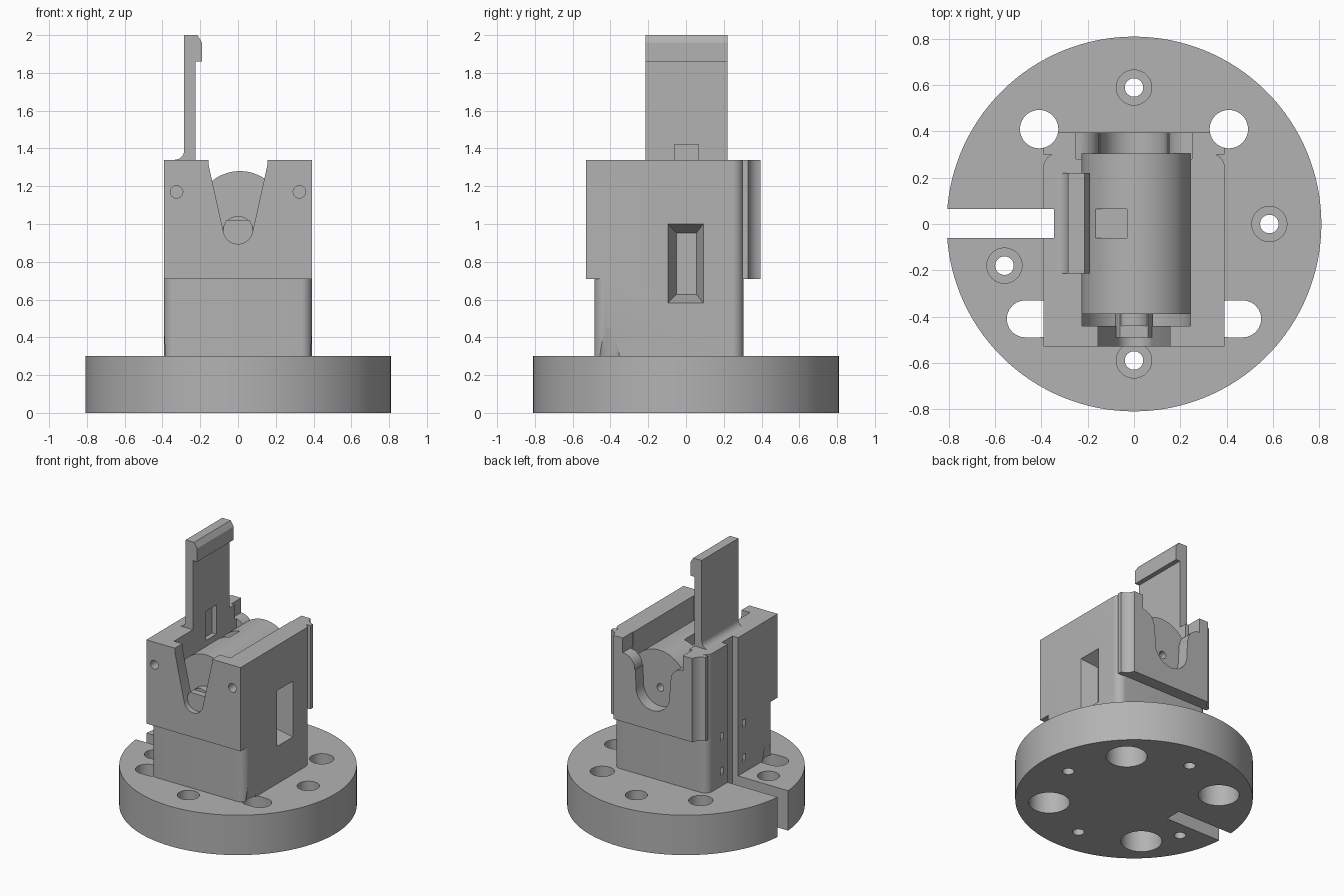
import bpy, bmesh
from math import cos, sin, pi, radians

if "Cube" in bpy.data.objects:
    bpy.data.objects.remove(bpy.data.objects["Cube"])

grey = bpy.data.materials.new("plain grey")
grey.use_nodes = True
grey.diffuse_color = (0.45, 0.45, 0.45, 1)
grey.node_tree.nodes["Principled BSDF"].inputs["Base Color"].default_value = grey.diffuse_color


def loft(name, axis, lo, hi, start, end=None):
    """Solid between two matching outlines, placed at lo and hi along an axis."""
    place = {"x": lambda u, v, t: (t, u, v),
             "y": lambda u, v, t: (u, t, v),
             "z": lambda u, v, t: (u, v, t)}[axis]
    bm = bmesh.new()
    a = [bm.verts.new(place(u, v, lo)) for u, v in start]
    b = [bm.verts.new(place(u, v, hi)) for u, v in (end or start)]
    bm.faces.new(a)
    bm.faces.new(b)
    for i in range(len(a)):
        j = (i + 1) % len(a)
        bm.faces.new((a[i], a[j], b[j], b[i]))
    bmesh.ops.recalc_face_normals(bm, faces=bm.faces[:])
    mesh = bpy.data.meshes.new(name)
    bm.to_mesh(mesh)
    bm.free()
    mesh.materials.append(grey)
    ob = bpy.data.objects.new(name, mesh)
    bpy.context.collection.objects.link(ob)
    return ob


def arc(cx, cy, r, a0, a1, n=12):
    steps = [radians(a0 + (a1 - a0) * i / n) for i in range(n + 1)]
    return [(cx + r * cos(a), cy + r * sin(a)) for a in steps]


def circle(cx, cy, r, n=40):
    return arc(cx, cy, r, 0, 360, n)[:-1]


def rect(u0, u1, v0, v1):
    return [(u0, v0), (u1, v0), (u1, v1), (u0, v1)]


def rounded(u0, u1, v0, v1, r):
    return (arc(u1 - r, v1 - r, r, 0, 90, 8) + arc(u0 + r, v1 - r, r, 90, 180, 8)
            + arc(u0 + r, v0 + r, r, 180, 270, 8) + arc(u1 - r, v0 + r, r, 270, 360, 8))


def combine(target, operation, *args):
    """Cut or join a lofted helper solid, then remove the helper."""
    tool = loft("cutter", *args)
    tool.hide_render = True
    mod = target.modifiers.new("bool", "BOOLEAN")
    mod.operation, mod.solver, mod.object = operation, "EXACT", tool
    bpy.context.view_layer.objects.active = target
    bpy.ops.object.modifier_apply(modifier=mod.name)
    bpy.data.objects.remove(tool)


def cut(target, *args):
    combine(target, "DIFFERENCE", *args)


def join(target, *args):
    combine(target, "UNION", *args)


# Round base with screw holes
TOP = 0.3
base = loft("base_disc", "z", 0, TOP, circle(0, 0, 0.81, 128))
for x, y in [(0, 0.59), (0.585, 0), (-0.56, -0.18), (0, -0.59)]:
    cut(base, "z", -0.1, 0.4, circle(x, y, 0.04))
    cut(base, "z", 0.2, 0.4, circle(x, y, 0.076))
for s in (-1, 1):
    cut(base, "z", -0.1, 0.4, circle(s * 0.41, 0.41, 0.083))
    capsule = arc(0.47, -0.41, 0.08, -90, 90) + arc(0.41, -0.41, 0.08, 90, 270)
    cut(base, "z", 0.1, 0.4, [(s * x, y) for x, y in capsule])
    for y in (-0.41, 0.41):
        cut(base, "z", -0.1, 0.2, circle(s * 0.41, y, 0.14))

# Housing: rounded core, overhanging front and back plate
W = 0.392
H = 1.34
body = loft("housing", "z", TOP, H, rounded(-W, W, -0.485, 0.305, 0.06))
join(body, "z", 0.71, H, rect(-W, W, -0.53, -0.2))
join(body, "z", 0.71, H, rect(-W, W, 0.3, 0.395))

# Barrel channel with round floor
MID, R, CX = 1.045, 0.235, 0.01
channel = arc(CX, MID, R, 180, 360, 32) + [(CX + R, 1.5), (CX - R, 1.5)]
cut(body, "y", -0.44, 0.305, channel)

# Tapered front notch and stepped back notch
front_notch = arc(0, 0.972, 0.078, 190, 350, 16) + [(0.155, 1.31), (0.155, 1.5),
                                                    (-0.155, 1.5), (-0.155, 1.31)]
cut(body, "y", -0.7, -0.4, front_notch)
half = arc(0, 1.0, 0.14, 270, 360, 12) + [(0.145, 1.13)] + arc(0.25, 1.13, 0.1, 180, 90, 8)
half += [(0.25, 1.5)]
cut(body, "y", 0.28, 0.6, half + [(-x, z) for x, z in reversed(half[1:])])

# Screw clearances, front pin holes and foot scallops
for s in (-1, 1):
    cut(body, "z", 0.5, 1.5, circle(s * 0.41, 0.41, 0.083))
    cut(body, "y", -0.6, -0.43, circle(s * 0.325, 1.17, 0.033, 24))
    cut(body, "z", 0.28, 0.45, circle(s * 0.46, -0.41, 0.093), circle(s * 0.46, -0.41, 0.069))

# Side pocket with sloped walls
cut(body, "x", 0.28, 0.4, rect(-0.05, 0.055, 0.628, 0.953), rect(-0.099, 0.094, 0.578, 1.004))

# Small openings on the slotted side
for y in (-0.13, 0.13):
    for z in (0.41, 0.67):
        cut(body, "x", -0.5, -0.34, rect(y - 0.018, y + 0.018, z - 0.028, z + 0.028))

# Slot running through the base and up the housing
for part in (base, body):
    cut(part, "z", -0.1, 1.6, rect(-1, -0.345, -0.06, 0.065))

# Barrel lying in the channel, with a front boss and a rear pin hole
barrel = loft("barrel", "y", -0.39, 0.305, circle(CX, MID, R, 96))
cut(barrel, "y", 0.2, 0.4, circle(0, 1.0, 0.028, 24))
boss = loft("barrel_boss", "y", -0.49, -0.39, arc(0, 0.97, 0.078, 140, 400, 28))
collar = loft("barrel_collar", "y", -0.44, -0.39, circle(0, 0.96, 0.082))

# Upright latch arm with hooked tip and filleted foot
arm_profile = [(-0.225, H), (-0.225, 1.86), (-0.19, 1.86), (-0.19, 1.96), (-0.215, 2.0),
               (-0.285, 2.0)] + arc(-0.335, 1.39, 0.05, 0, -90, 8)
arm = loft("latch_arm", "y", -0.215, 0.22, arm_profile)

# Recess shared by the barrel and the foot of the arm
for part in (barrel, body, arm):
    cut(part, "x", -0.26, -0.03, rect(-0.06, 0.065, 1.2, 1.42))

# Smooth round walls, keep edges crisp
for ob in (base, body, barrel, boss, collar, arm):
    bpy.ops.object.select_all(action="DESELECT")
    ob.select_set(True)
    bpy.context.view_layer.objects.active = ob
    bpy.ops.object.shade_smooth_by_angle(angle=radians(30))
